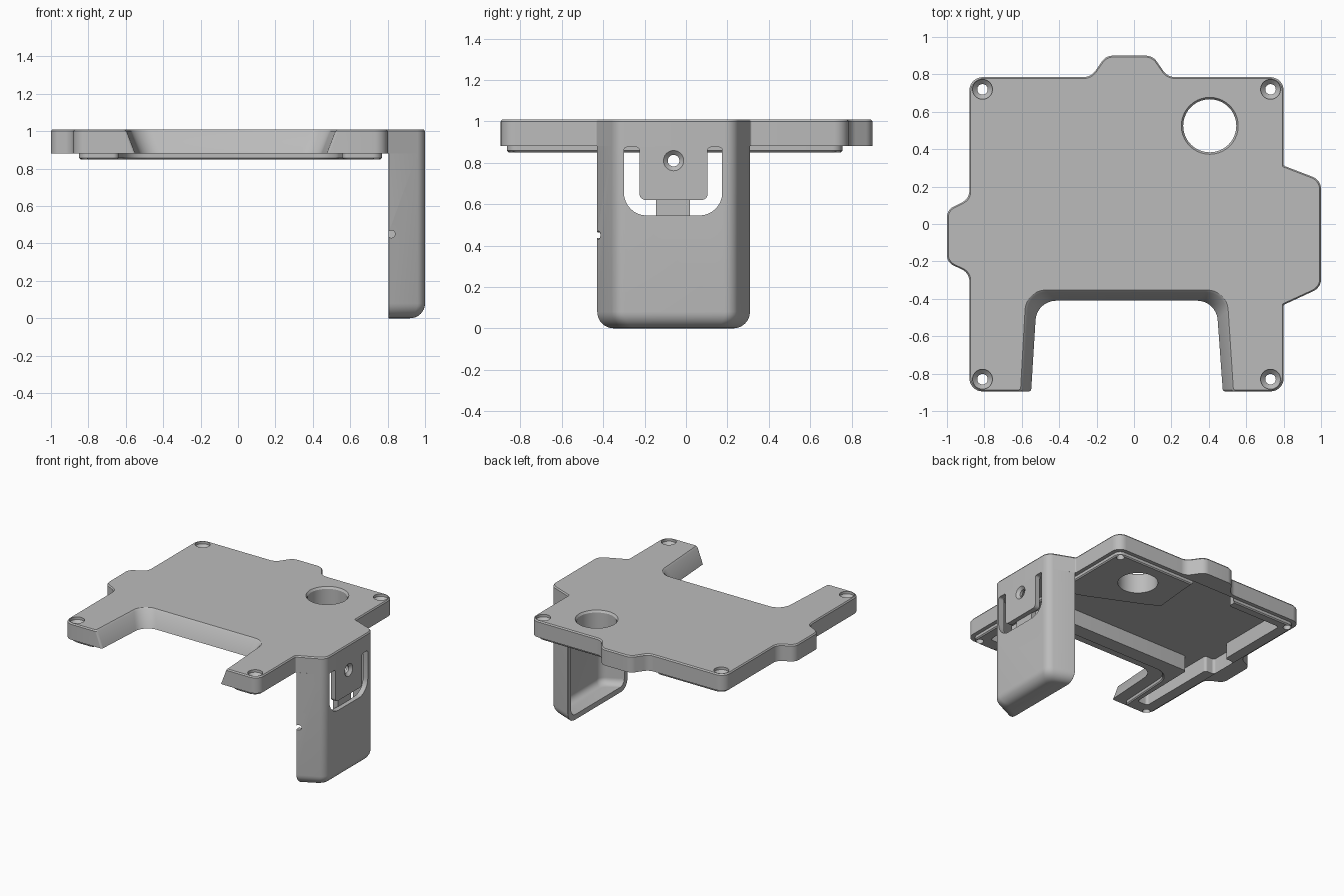
import bpy, bmesh, math
from mathutils import Vector, Matrix

cube = bpy.data.objects.get("Cube")
if cube:
    bpy.data.objects.remove(cube, do_unlink=True)

grey = bpy.data.materials.new("plain grey")
grey.use_nodes = True
COLOUR = (0.5, 0.5, 0.5, 1)
grey.diffuse_color = COLOUR
grey.node_tree.nodes["Principled BSDF"].inputs["Base Color"].default_value = COLOUR


def inset(points, d):
    """Move a counter-clockwise outline inwards by d."""
    result = []
    for i, p in enumerate(points):
        p, a, b = Vector(p[:2]), Vector(points[i - 1][:2]), Vector(points[(i + 1) % len(points)][:2])
        u, v = (p - a).normalized(), (b - p).normalized()
        n, m = Vector((-u.y, u.x)), Vector((-v.y, v.x))
        q = p + (n + m) * d / (1 + n.dot(m))
        result.append((q.x, q.y, points[i][2]))
    return result


def rounded(points, steps=8):
    """Fillet every corner of an outline given as (x, y, radius)."""
    ring = []
    for i, (x, y, r) in enumerate(points):
        p = Vector((x, y))
        u = (Vector(points[i - 1][:2]) - p).normalized()
        v = (Vector(points[(i + 1) % len(points)][:2]) - p).normalized()
        half = u.angle(v) / 2
        reach = r / math.tan(half)
        centre = p + (u + v).normalized() * r / math.sin(half)
        start, end = p + u * reach - centre, p + v * reach - centre
        sweep = math.pi - 2 * half
        if u.cross(v) > 0:
            sweep = -sweep
        for k in range(steps + 1):
            ring.append(centre + Matrix.Rotation(sweep * k / steps, 2) @ start)
    return ring


def loft(name, rings):
    """Skin a closed solid through (outline, height) rings."""
    bm = bmesh.new()
    loops = [[bm.verts.new((p.x, p.y, z)) for p in ring] for ring, z in rings]
    count = len(loops[0])
    for low, high in zip(loops, loops[1:]):
        for i in range(count):
            j = (i + 1) % count
            bm.faces.new((low[i], low[j], high[j], high[i]))
    bm.faces.new(loops[0])
    bm.faces.new(loops[-1])
    bmesh.ops.recalc_face_normals(bm, faces=bm.faces)
    mesh = bpy.data.meshes.new(name)
    bm.to_mesh(mesh)
    bm.free()
    mesh.materials.append(grey)
    obj = bpy.data.objects.new(name, mesh)
    bpy.context.collection.objects.link(obj)
    return obj


def circle(x, y, r):
    return [Vector((x + r * math.cos(a), y + r * math.sin(a)))
            for a in (k * math.tau / 40 for k in range(40))]


def finish(obj, cutters):
    """Cut the part, then smooth its rounded faces."""
    bpy.ops.object.select_all(action='DESELECT')
    bpy.context.view_layer.objects.active = obj
    obj.select_set(True)
    for cutter in cutters:
        mod = obj.modifiers.new("cut", 'BOOLEAN')
        mod.solver = 'EXACT'
        mod.object = cutter
        bpy.ops.object.modifier_apply(modifier=mod.name)
    bpy.ops.object.shade_smooth_by_angle(angle=math.radians(30))


BASE, TOP = 0.88, 1.01


# Top plate: tabs on three sides and a front opening with sloping walls
def plate_outline(slope, d):
    s = 0.05 * slope
    front = [(-0.88, -0.895, .07), (-0.60 + s, -0.895, .015), (-0.57 + s, -0.36 - s, .11),
             (0.49 - s, -0.36 - s, .11), (0.525 - s, -0.895, .015), (0.80, -0.895, .07)]
    right_tab = [(0.80, -0.432, .01), (1.0, -0.34, .07), (1.0, 0.235, .07), (0.80, 0.312, .01)]
    back_tab = [(0.80, 0.785, .07), (0.18, 0.785, .08), (0.10, 0.90, .07),
                (-0.15, 0.90, .07), (-0.23, 0.785, .08)]
    left_tab = [(-0.88, 0.785, .07), (-0.88, 0.135, .07), (-1.0, 0.075, .06),
                (-1.0, -0.205, .06), (-0.88, -0.262, .07)]
    return rounded(inset(front + right_tab + back_tab + left_tab, d))


plate = loft("top_plate", [(plate_outline(1, 0), BASE), (plate_outline(0.08, 0), TOP - .01),
                           (plate_outline(0, .007), TOP)])

# Locating lip below the plate
lip_points = [(-0.85, -0.865, .05), (-0.64, -0.865, .03), (-0.61, -0.33, .14),
              (0.53, -0.33, .14), (0.56, -0.865, .03), (0.77, -0.865, .05),
              (0.77, 0.755, .05), (-0.85, 0.755, .05)]
lip = loft("locating_lip", [(rounded(inset(lip_points, .008)), 0.85),
                            (rounded(lip_points), 0.858), (rounded(lip_points), BASE)])

# Underside recess, reaching into both feet and towards the tabs
recess_points = [(-0.76, -0.76), (-0.67, -0.76), (-0.66, -0.21), (0.57, -0.21), (0.60, -0.76),
                 (0.69, -0.76), (0.70, 0.10), (0.58, 0.14), (0.16, 0.33), (0.07, 0.38),
                 (0.10, 0.69), (0.10, 0.757), (-0.30, 0.757), (-0.30, 0.69), (-0.76, 0.69),
                 (-0.76, 0.10), (-0.84, 0.10), (-0.84, -0.12), (-0.76, -0.12)]
recess_ring = rounded([(x, y, .02) for x, y in recess_points])
cutters = [loft("recess_cutter", [(recess_ring, 0.8), (recess_ring, 0.97)])]

# Countersunk screw holes and the large round opening
for x in (-0.81, 0.73):
    for y in (-0.83, 0.72):
        cutters.append(loft("screw_cutter", [(circle(x, y, r), z) for r, z in
                       ((.028, 0.8), (.028, 0.965), (.053, 0.99), (.053, 1.05))]))
cutters.append(loft("opening_cutter", [(circle(0.405, 0.525, r), z) for r, z in
               ((.142, 0.8), (.142, 0.995), (.153, 1.011), (.153, 1.05))]))
finish(plate, cutters)
finish(lip, cutters)


# Hanging arm: a shell open towards the middle, rounded at its foot
def arm_outline(d, x0, r):
    return rounded([(x0, -0.43 + d + (x0 - 0.805) * .46, .002),
                    (1 - d, -0.34 + d * .7, r), (1 - d, 0.235 - d * .7, r),
                    (x0, 0.31 - d - (x0 - 0.805) * .38, .002)])


def arm_solid(name, wall, x0, bend, bottom, top):
    rings = []
    for k in range(9):
        a = k * math.pi / 16
        d = wall + bend * (1 - math.sin(a))
        rings.append((arm_outline(d, x0, .07), bottom + bend * (1 - math.cos(a))))
    return loft(name, rings + [(arm_outline(wall, x0, .07), top)])


arm = arm_solid("hanging_arm", 0, 0.805, .08, 0, BASE)
cavity = arm_solid("cavity_cutter", .04, 0.70, .05, .04, 0.95)


def sideways(obj):
    """Turn a cutter so its outline lies in y, z and its height runs along x."""
    obj.data.transform(Matrix(((0, 0, 1, 0), (1, 0, 0, 0), (0, 1, 0, 0), (0, 0, 0, 1))))
    return obj


# U-shaped window that leaves a hanging tongue, with a screw hole in it
window = rounded([(-0.30, 0.875, .015), (-0.30, 0.545, .11), (0.175, 0.545, .11),
                  (0.175, 0.875, .015), (0.105, 0.875, .015), (0.105, 0.62, .03),
                  (-0.225, 0.62, .03), (-0.225, 0.875, .015)])
window_cutter = sideways(loft("window_cutter", [(window, 0.85), (window, 1.1)]))
tongue_cutter = sideways(loft("tongue_cutter", [(circle(-0.06, 0.81, r), x) for r, x in
                         ((.028, 0.9), (.028, 0.98), (.05, 1.001), (.05, 1.05))]))
notch = [Vector((x, z)) for x, z in circle(0.82, 0.45, .02)]
notch_cutter = loft("notch_cutter", [(notch, -0.2), (notch, 0.5)])
notch_cutter.data.transform(Matrix.Rotation(math.pi / 2, 4, 'X'))
notch_cutter.data.transform(Matrix.Translation((0, 0, 0)))
for v in notch_cutter.data.vertices:
    v.co.y = min(v.co.y, -0.25)
arm_cutters = [cavity, window_cutter, tongue_cutter, notch_cutter]
finish(arm, arm_cutters)

# Short rib behind the tongue
rib_ring = rounded([(-0.145, 0.50, .01), (0.02, 0.50, .01), (0.02, 0.67, .01), (-0.145, 0.67, .01)])
rib = sideways(loft("tongue_rib", [(rib_ring, 0.925), (rib_ring, 0.965)]))
finish(rib, [])

# Cutters have done their work
for obj in cutters + arm_cutters:
    bpy.data.objects.remove(obj, do_unlink=True)
